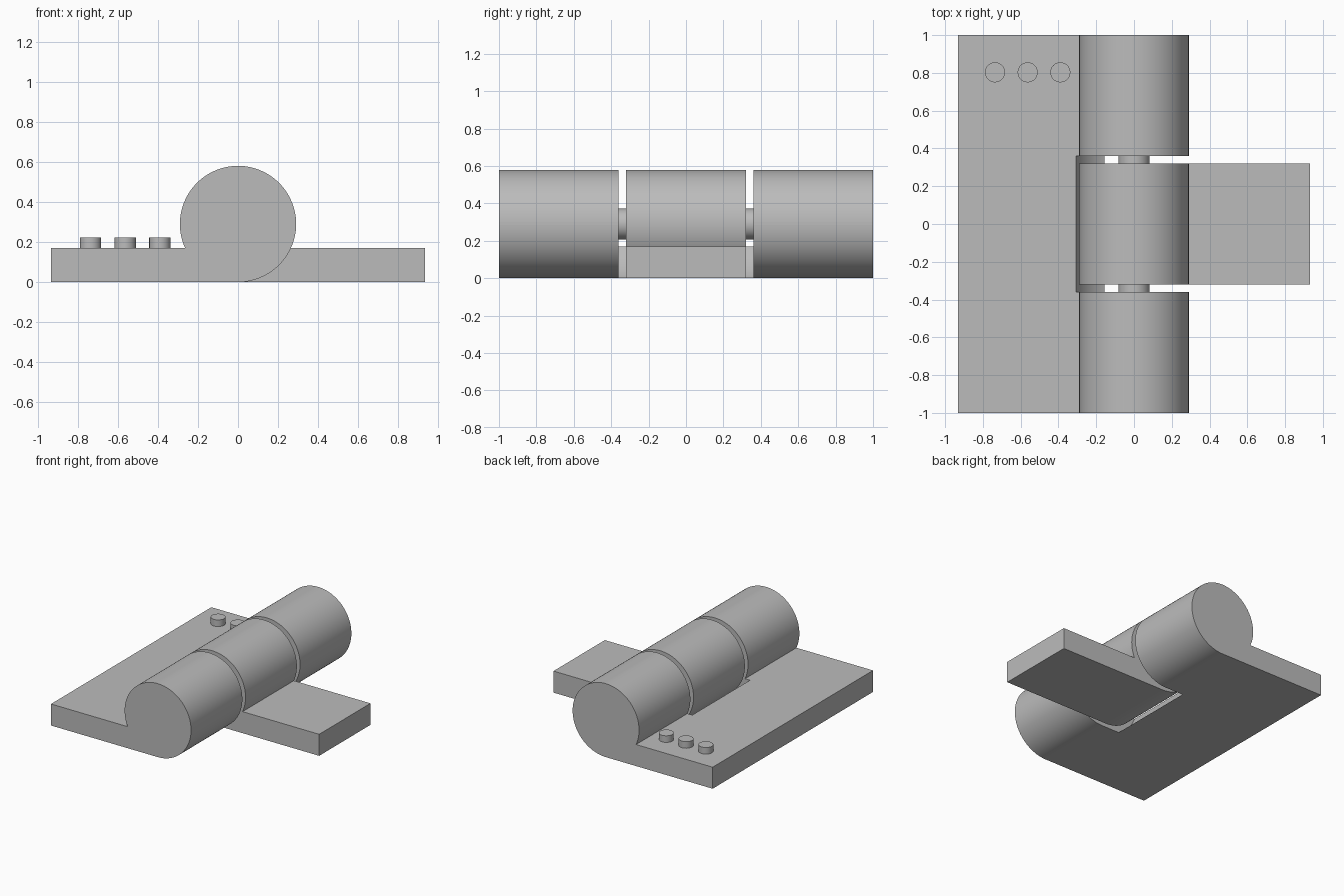
import bpy, bmesh, math
from mathutils import Matrix

cube = bpy.data.objects.get("Cube")
if cube:
    bpy.data.objects.remove(cube, do_unlink=True)

R = 0.29            # knuckle radius, also the height of the hinge axis
PLATE = 0.17        # leaf thickness
REACH = 0.933       # distance from axis to leaf edge
CLEAR = 0.33        # radius of the clearance cut

steel = bpy.data.materials.new("grey steel")
steel.use_nodes = True
grey = (0.5, 0.5, 0.5, 1)
steel.diffuse_color = grey
steel.node_tree.nodes["Principled BSDF"].inputs["Base Color"].default_value = grey


def make_object(name, bm):
    bmesh.ops.recalc_face_normals(bm, faces=bm.faces)
    mesh = bpy.data.meshes.new(name)
    bm.to_mesh(mesh)
    bm.free()
    mesh.materials.append(steel)
    obj = bpy.data.objects.new(name, mesh)
    bpy.context.collection.objects.link(obj)
    return obj


def finish(obj):
    """Smooth the round walls, keep flat faces flat."""
    bpy.ops.object.select_all(action='DESELECT')
    obj.select_set(True)
    bpy.context.view_layer.objects.active = obj
    bpy.ops.object.shade_smooth_by_angle(angle=math.radians(30))
    for p in obj.data.polygons:
        if max(abs(c) for c in p.normal) > 0.9999:
            p.use_smooth = False


def cylinder(name, radius, depth, location, along_y=False, segments=96):
    bm = bmesh.new()
    turn = Matrix.Rotation(math.pi / 2, 4, 'X') if along_y else Matrix()
    bmesh.ops.create_cone(bm, cap_ends=True, segments=segments, radius1=radius,
                          radius2=radius, depth=depth,
                          matrix=Matrix.Translation(location) @ turn)
    return make_object(name, bm)


def leaf(name, side, half_length):
    """Flat plate that runs tangentially into a round knuckle."""
    start = math.pi + math.asin((R - PLATE) / R)
    end, steps = -math.pi / 2, 96
    profile = [(-REACH, 0), (-REACH, PLATE)]
    for i in range(steps + 1):
        a = start + (end - start) * i / steps
        profile.append((R * math.cos(a), R + R * math.sin(a)))
    bm = bmesh.new()
    face = bm.faces.new([bm.verts.new((-side * x, -half_length, z)) for x, z in profile])
    grown = bmesh.ops.extrude_face_region(bm, geom=[face])["geom"]
    bmesh.ops.translate(bm, vec=(0, 2 * half_length, 0),
                        verts=[v for v in grown if isinstance(v, bmesh.types.BMVert)])
    return make_object(name, bm)


# Wide leaf with two outer knuckles, the middle cut away by a round clearance
wide = leaf("wide_leaf", -1, 1.0)
cutter = cylinder("clearance_cutter", CLEAR, 0.72, (0, 0, R), True)
cutter.hide_render = True
cut = wide.modifiers.new("clearance", 'BOOLEAN')
cut.operation = 'DIFFERENCE'
cut.solver = 'EXACT'
cut.object = cutter
bpy.context.view_layer.objects.active = wide
bpy.ops.object.modifier_apply(modifier=cut.name)
bpy.data.objects.remove(cutter, do_unlink=True)
finish(wide)

# Narrow leaf with the centre knuckle
finish(leaf("narrow_leaf", 1, 0.32))

# Hinge pin joining the knuckles
finish(cylinder("hinge_pin", 0.083, 0.74, (0, 0, R), True, 64))

# Row of studs on the wide leaf
for i in range(3):
    finish(cylinder(f"stud_{i + 1}", 0.053, 0.06,
                    (-0.736 + 0.173 * i, 0.803, PLATE + 0.022), segments=48))
